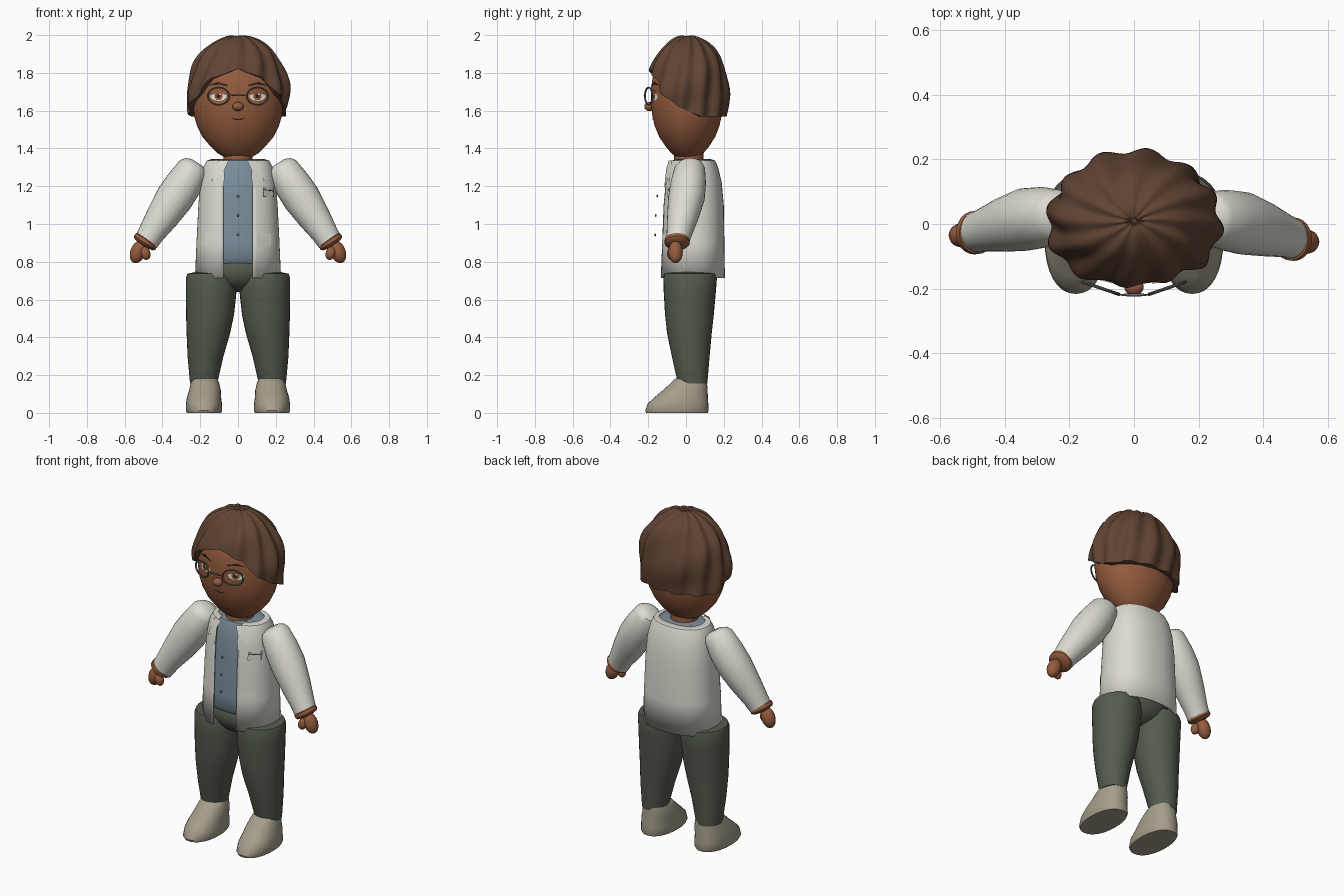
import bpy, bmesh, math
from mathutils import Matrix, Vector

if "Cube" in bpy.data.objects:
    bpy.data.objects.remove(bpy.data.objects["Cube"])


def material(name, r, g, b):
    m = bpy.data.materials.new(name)
    m.diffuse_color = (r, g, b, 1)
    m.use_nodes = True
    m.node_tree.nodes["Principled BSDF"].inputs["Base Color"].default_value = m.diffuse_color
    return m


CREAM = material("cream cloth", .72, .71, .64)
BLUE = material("blue grey shirt", .20, .27, .33)
GREEN = material("dark green trousers", .09, .105, .075)
SKIN = material("brown skin", .30, .108, .048)
HAIR = material("dark brown hair", .12, .058, .034)
SHOE = material("taupe shoe", .38, .34, .26)
WHITE = material("eye white", .80, .78, .74)
IRIS = material("brown iris", .27, .09, .04)
DARK = material("near black", .025, .015, .012)
FRAME = material("grey frame", .12, .13, .11)


def finish(name, bm, mat, angle=40):
    bmesh.ops.recalc_face_normals(bm, faces=bm.faces)
    me = bpy.data.meshes.new(name)
    bm.to_mesh(me)
    bm.free()
    me.materials.append(mat)
    ob = bpy.data.objects.new(name, me)
    bpy.context.collection.objects.link(ob)
    bpy.ops.object.select_all(action='DESELECT')
    ob.select_set(True)
    bpy.context.view_layer.objects.active = ob
    bpy.ops.object.shade_smooth_by_angle(angle=math.radians(angle))
    return ob


def bridge(bm, rows, closed=True):
    for a, b in zip(rows, rows[1:]):
        n = len(a)
        for i in range(n if closed else n - 1):
            j = (i + 1) % n
            bm.faces.new((a[i], a[j], b[j], b[i]))


def power(v, e):
    return math.copysign(abs(v) ** e, v)


def loft(name, rings, mat, n=32, p=2.0, tilt=0.0, caps=True, gap=0.0):
    """Rings are (x, y, z, rx, ry); gap is the half width of a front opening."""
    bm, rows = bmesh.new(), []
    for x, y, z, rx, ry in rings:
        a0 = math.asin((gap / rx) ** (p / 2)) if gap else 0
        count = n + 1 if gap else n
        row = []
        for i in range(count):
            a = a0 + (2 * math.pi - 2 * a0) * i / n
            dx, dy = rx * power(math.sin(a), 2 / p), -ry * power(math.cos(a), 2 / p)
            row.append(bm.verts.new((x + dx * math.cos(tilt), y + dy, z + dx * math.sin(tilt))))
        rows.append(row)
    bridge(bm, rows, not gap)
    if caps:
        bm.faces.new(rows[0])
        bm.faces.new(rows[-1])
    return finish(name, bm, mat)


def ball(name, loc, size, mat, rot=0.0, seg=20):
    bm = bmesh.new()
    bmesh.ops.create_uvsphere(bm, u_segments=seg, v_segments=max(6, seg // 2), radius=1)
    m = Matrix.Translation(loc) @ Matrix.Rotation(rot, 4, 'Y') @ Matrix.Diagonal((*size, 1))
    bmesh.ops.transform(bm, matrix=m, verts=bm.verts)
    return finish(name, bm, mat)


def interp(table, v):
    for a, b in zip(table, table[1:]):
        if v <= b[0]:
            t = max(0, (v - a[0]) / (b[0] - a[0]))
            return [p + (q - p) * t for p, q in zip(a, b)]
    return list(table[-1])


def plate(name, pts, surface, lift, mat):
    """Thin patch laid on a front surface, given as an x-z outline."""
    bm = bmesh.new()
    cx, cz = (sum(p[k] for p in pts) / len(pts) for k in (0, 1))
    put = lambda x, z: bm.verts.new((x, surface(x, z) - lift, z))
    c, ring = put(cx, cz), [put(*p) for p in pts]
    for i in range(len(ring)):
        bm.faces.new((c, ring[i], ring[(i + 1) % len(ring)]))
    ob = finish(name, bm, mat)
    if sum(f.normal.y for f in ob.data.polygons) > 0:
        ob.data.flip_normals()
    return ob


def oval(x, z, rx, rz, n=20):
    return [(x + rx * math.cos(2 * math.pi * i / n), z + rz * math.sin(2 * math.pi * i / n)) for i in range(n)]


# Head, egg shaped
EGG = [(1.345, .03), (1.352, .07), (1.375, .108), (1.41, .145), (1.46, .187), (1.52, .217), (1.58, .234),
       (1.65, .241), (1.72, .239), (1.80, .222), (1.87, .18), (1.93, .11), (1.95, .04)]
loft("head", [(0, .005 + .01 * (1.6 - z), z, r, r * .79) for z, r in EGG], SKIN, 48)
loft("neck", [(0, .015, 1.29, .08, .08), (0, .015, 1.42, .075, .075)], SKIN)


def face_y(x, z):
    r = interp(EGG, z)[1]
    return .005 + .01 * (1.6 - z) - .79 * math.sqrt(max(0, r * r - x * x))


# Hair: lobed cap whose lower edge follows the hairline
LINE = [(0, 1.82), (33, 1.77), (50, 1.69), (75, 1.625), (95, 1.59), (110, 1.57), (180, 1.57)]
bm, rows = bmesh.new(), []
N, M = 112, 26
for j in range(M + 2):
    row = []
    for i in range(N):
        a = 2 * math.pi * i / N
        deg = math.degrees(a if a <= math.pi else 2 * math.pi - a)
        end = math.acos((interp(LINE, deg)[1] - 1.685) / .315)
        th = .03 + (end - .03) * min(j, M) / M
        r = math.sin(th) if th < math.pi / 2 else 1 - .12 * (th - math.pi / 2)
        wave = .045 * math.sin(12 * a + 2.2 * th) + .025 * math.sin(7 * th + 3 * a)
        r *= 1 + wave
        if j > M:
            r *= .84
        z = 1.685 + .315 * math.cos(th) * (1 + .15 * wave) - .012 * math.exp(-(th / .1) ** 2)
        row.append(bm.verts.new((.265 * r * math.sin(a), .010 - .213 * r * math.cos(a), z)))
    rows.append(row)
bridge(bm, rows)
bm.faces.new(rows[0])
finish("hair", bm, HAIR, 50)

# Face details
ball("nose", (0, -.195, 1.622), (.03, .026, .024), SKIN)
plate("mouth", [(-.042, 1.562), (0, 1.556), (.042, 1.562), (.02, 1.551), (0, 1.549), (-.02, 1.551)],
      face_y, .003, DARK)
for s in (-1, 1):
    ex = s * .103
    plate("eye_white", oval(ex, 1.677, .043, .025), face_y, .003, WHITE)
    plate("iris", oval(ex, 1.678, .022, .023), face_y, .005, IRIS)
    plate("pupil", oval(ex, 1.678, .010, .011), face_y, .007, DARK)
    plate("eye_glint", oval(ex + .008, 1.687, .005, .005, 8), face_y, .009, WHITE)
    plate("upper_lid", [(ex - .045, 1.68), (ex - .025, 1.697), (ex, 1.703), (ex + .025, 1.697), (ex + .045, 1.68),
                        (ex + .025, 1.706), (ex, 1.711), (ex - .025, 1.706)], face_y, .006, SKIN)
    plate("eyebrow", [(s * .055, 1.728), (s * .055, 1.738), (s * .11, 1.752), (s * .16, 1.732), (s * .11, 1.741)],
          face_y, .006, DARK)
    # Spectacle rims, turned to follow the face
    bpy.ops.mesh.primitive_torus_add(major_segments=32, minor_segments=8, major_radius=.056, minor_radius=.005,
                                     location=(ex, -.198, 1.677), rotation=(math.pi / 2, 0, s * .33))
    rim = bpy.context.object
    rim.name = "spectacle_rim"
    rim.scale = (1.06, .82, 1)
    rim.data.materials.append(FRAME)
    bpy.ops.object.shade_smooth_by_angle()
ball("spectacle_bridge", (0, -.219, 1.682), (.046, .005, .005), FRAME, seg=12)

# Torso: open jacket over a shirt. Rows are z, rx, ry, centre y
BODY = [(.715, .228, .173, .033), (.9, .220, .168, .035), (1.1, .210, .163, .037), (1.22, .200, .152, .037),
        (1.30, .184, .135, .035), (1.335, .166, .120, .035), (1.345, .135, .092, .035)]
P = 2.3
jacket = loft("jacket", [(0, y, z, rx, ry) for z, rx, ry, y in BODY], CREAM, 56, P, caps=False, gap=.078)
mod = jacket.modifiers.new("thickness", 'SOLIDIFY')
mod.thickness, mod.offset = .008, -1
shirt = [(0, .03, .785, .17, .125)] + [(0, y, z, rx - .016, ry - .016) for z, rx, ry, y in
                                       [interp(BODY, z) for z in (.82, .9, 1.1, 1.22, 1.3, 1.335)]]
loft("shirt", shirt + [(0, .03, 1.342, .10, .085)], BLUE, 48, P)


def coat_y(x, z):
    _, rx, ry, y = interp(BODY, z)
    return y - ry * max(0, 1 - abs(x / rx) ** P) ** (1 / P)


for z, y in ((1.148, -.152), (1.045, -.16), (.943, -.163)):
    ball("shirt_button", (0, y, z), (.008, .004, .008), FRAME, seg=10)
for s in (-1, 1):
    plate("collar", [(s * x, z) for x, z in ((.05, 1.335), (.105, 1.335), (.142, 1.225), (.088, 1.25), (.07, 1.29))],
          coat_y, .010, CREAM)
    plate("lapel", [(s * x, z) for x, z in ((.075, 1.30), (.12, 1.255), (.078, 1.19), (.07, 1.25))],
          coat_y, .006, CREAM)
    plate("lower_pocket", [(s * x, z) for x, z in ((.10, .95), (.175, .95), (.175, .885), (.10, .885))],
          coat_y, .006, CREAM)
# Chest pocket on one side: dark edge with cream patch on it
for name, e, mat, lift in (("pocket_edge", 0, FRAME, .005), ("pocket_patch", .004, CREAM, .008)):
    plate(name, [(.133 + e, 1.193 - e), (.19 - e, 1.193 - e), (.19 - e, 1.143 + e), (.133 + e, 1.143 + e)],
          coat_y, lift, mat)
plate("pocket_slit", [(.135, 1.183), (.188, 1.179), (.188, 1.173), (.135, 1.177)], coat_y, .010, FRAME)

# Arms: sleeve, cuff of skin, hand and thumb; rows are x, z, radius, y
SLEEVE = [(.215, 1.325, .035, .025), (.222, 1.312, .068, .025), (.237, 1.292, .084, .022), (.285, 1.215, .097, .016),
          (.338, 1.135, .100, .008), (.40, 1.04, .087, -.008), (.46, .95, .070, -.026), (.485, .908, .065, -.034)]
for s in (-1, 1):
    hy = -.055 if s > 0 else -.035
    tilt = s * math.radians(33)
    loft("sleeve", [(s * x, y + (hy + .045) * i / 7, z, r, r * .97) for i, (x, z, r, y) in enumerate(SLEEVE)],
         CREAM, 28, tilt=tilt)
    loft("wrist", [(s * x, hy + .008, z, r, r) for x, z, r in
                   ((.482, .925, .05), (.484, .916, .066), (.494, .900, .067), (.500, .892, .058), (.503, .886, .03))],
         SKIN, 24, tilt=tilt)
    ball("hand", (s * .530, hy, .852), (.040, .038, .062), SKIN, -s * .35)
    ball("thumb", (s * .490, hy - .022, .845), (.026, .024, .036), SKIN, s * .3)

# Hips, trouser legs and shoes
ball("hips", (0, .025, .755), (.19, .135, .115), GREEN, seg=32)
LEG = [(.150, .185, .030, .03, .03), (.155, .182, .035, .072, .078), (.30, .172, .025, .095, .100),
       (.42, .157, .018, .115, .118), (.52, .148, .018, .127, .129), (.64, .142, .020, .134, .138),
       (.715, .142, .022, .134, .142), (.737, .142, .022, .126, .135), (.748, .142, .022, .07, .08)]
FOOT = [(0, -.048, .090, .163), (.012, -.048, .096, .168), (.05, -.042, .095, .160), (.085, -.024, .090, .140),
        (.12, -.004, .084, .118), (.155, .014, .076, .098), (.18, .026, .066, .085), (.192, .03, .04, .05)]
for s in (-1, 1):
    loft("trouser_leg", [(s * x, y, z, rx, ry) for z, x, y, rx, ry in LEG], GREEN, 32)
    loft("shoe", [(s * (.175 + .005 * (z < .1)), y, z, rx, ry) for z, y, rx, ry in FOOT], SHOE, 32, 2.2)
